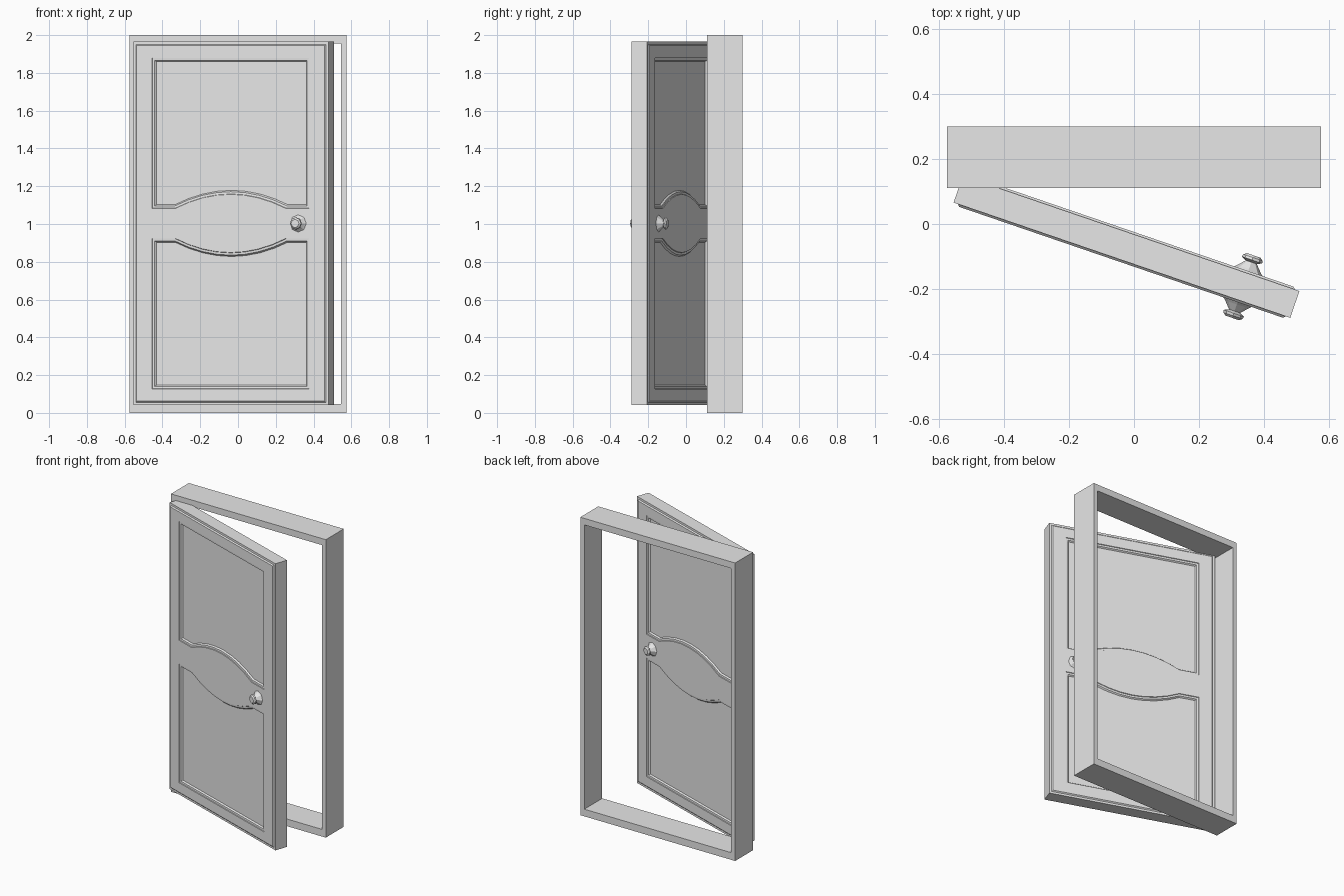
import bpy, bmesh, math
from mathutils import Matrix, Vector

if "Cube" in bpy.data.objects:
    bpy.data.objects.remove(bpy.data.objects["Cube"], do_unlink=True)

grey = bpy.data.materials.new("plain grey")
grey.use_nodes = True
grey.diffuse_color = (0.8, 0.8, 0.8, 1)
grey.node_tree.nodes["Principled BSDF"].inputs["Base Color"].default_value = (0.8, 0.8, 0.8, 1)

MID = 1.003                                    # height of the door's middle
PLACE = Matrix.Translation((-0.023, -0.07, MID)) @ Matrix.Rotation(math.radians(-18.9), 4, 'Z')
HALF_W, HALF_H, HALF_T, RAISE = 0.5465, 0.962, 0.0435, 0.007


def finish(bm, name, matrix=Matrix()):
    bmesh.ops.remove_doubles(bm, verts=bm.verts, dist=0.0001)
    bmesh.ops.recalc_face_normals(bm, faces=bm.faces)
    bm.transform(matrix)
    mesh = bpy.data.meshes.new(name)
    bm.to_mesh(mesh)
    bm.free()
    mesh.materials.append(grey)
    obj = bpy.data.objects.new(name, mesh)
    bpy.context.scene.collection.objects.link(obj)
    return obj


def loop(bm, points, y):
    return [bm.verts.new((x, y, z)) for x, z in points]


def bridge(bm, a, b):
    n = len(a)
    for i in range(n):
        j = (i + 1) % n
        bm.faces.new((a[i], a[j], b[j], b[i]))


def rect(w, h, z=0):
    return [(-w, z - h), (w, z - h), (w, z + h), (-w, z + h)]


def inset(points, d):
    """Mitred inset of a counter-clockwise outline."""
    pts = [Vector(p) for p in points]
    out = []
    for i, p in enumerate(pts):
        a = (p - pts[i - 1]).normalized()
        b = (pts[(i + 1) % len(pts)] - p).normalized()
        na, nb = Vector((-a.y, a.x)), Vector((-b.y, b.x))
        out.append(tuple(p + (na + nb) * d / (1 + na.dot(nb))))
    return out


# Door frame
bm = bmesh.new()
outer, inner = rect(0.575, 1, 1), rect(0.545, 0.954, 1.002)
rings = [loop(bm, p, y) for p, y in
         ((outer, 0.11), (outer, 0.30), (inner, 0.30), (inner, 0.11))]
for k in range(4):
    bridge(bm, rings[k], rings[(k + 1) % 4])
finish(bm, "door_frame")

# Upper panel outline: arched bottom edge, then the two top corners
STEPS, SPAN = 8, 0.31
arch = [(SPAN * t, 0.079 + 0.075 * (1 - t * t))
        for t in (2 * i / STEPS - 1 for i in range(STEPS + 1))]
upper = [(-0.44, 0.079)] + arch + [(0.44, 0.079), (0.44, 0.877), (-0.44, 0.877)]
# Recess moulding as (inset, depth)
MOULDING = ((0.002, 0.004), (0.014, 0.005), (0.021, 0.014))

# Door leaf with the same panelled face on both sides
bm = bmesh.new()
edges = []
for side in (-1, 1):
    slab = loop(bm, rect(HALF_W, HALF_H), side * HALF_T)
    ledge = loop(bm, rect(HALF_W - 0.014, HALF_H - 0.014), side * HALF_T)
    face_y = side * (HALF_T + RAISE)
    face = loop(bm, rect(HALF_W - 0.021, HALF_H - 0.021), face_y)
    bridge(bm, slab, ledge)
    bridge(bm, ledge, face)
    edges.append(slab)

    rims = []
    for flip in (1, -1):
        rim = loop(bm, [(x, flip * z) for x, z in upper], face_y)
        rims.append(rim)
        last = rim
        for d, depth in MOULDING:
            ring = loop(bm, [(x, flip * z) for x, z in inset(upper, d)],
                        face_y - side * depth)
            bridge(bm, last, ring)
            last = ring
        bm.faces.new(last)                     # panel floor

    up, low = rims
    bl, br, tr, tl = face
    bm.faces.new((tl, tr, up[-2], up[-1]))     # top rail
    bm.faces.new((bl, br, low[-2], low[-1]))   # bottom rail
    bm.faces.new((bl, tl, up[-1], up[0], low[0], low[-1]))     # hinge stile
    bm.faces.new((br, tr, up[-2], up[-3], low[-3], low[-2]))   # lock stile
    for i in range(len(up) - 3):               # middle rail
        bm.faces.new((up[i], up[i + 1], low[i + 1], low[i]))
bridge(bm, *edges)
finish(bm, "door_leaf", PLACE)

# Faceted knobs: flared base, neck and cap as (radius, distance)
KNOB = ((0.049, 0.004), (0.038, 0.014), (0.018, 0.036), (0.033, 0.043),
        (0.031, 0.051), (0.022, 0.058))
SIDES = 8
for side, name in ((-1, "front_knob"), (1, "back_knob")):
    bm = bmesh.new()
    last = None
    for r, d in KNOB:
        circle = [(0.378 + r * math.cos(a), r * math.sin(a))
                  for a in (math.tau * i / SIDES for i in range(SIDES))]
        ring = loop(bm, circle, side * (HALF_T + d))
        if last:
            bridge(bm, last, ring)
        else:
            bm.faces.new(ring)
        last = ring
    bm.faces.new(last)
    finish(bm, name, PLACE)
